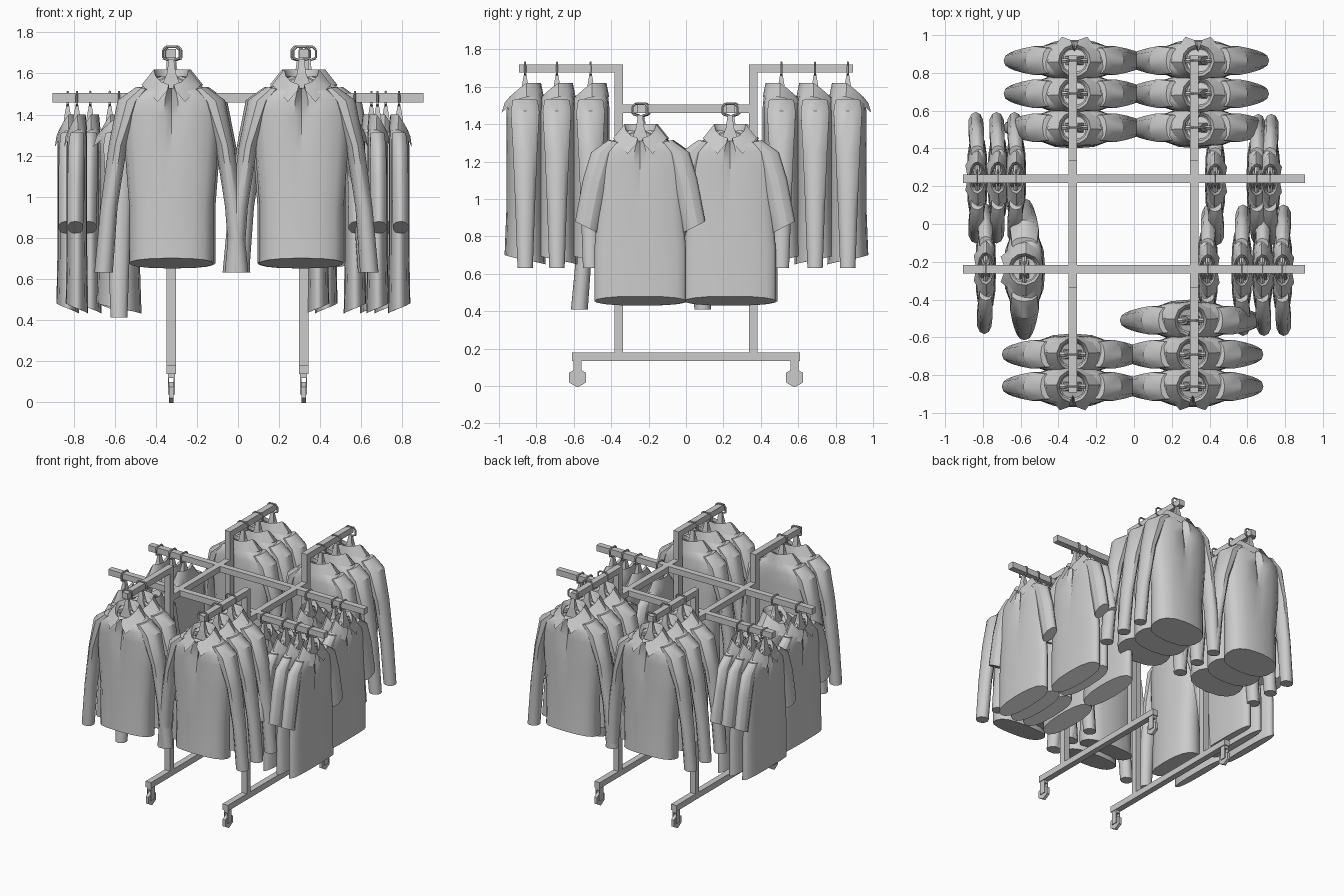
import bpy, bmesh, math
from mathutils import Matrix, Vector

cube = bpy.data.objects.get("Cube")
if cube:
    bpy.data.objects.remove(cube)

grey = bpy.data.materials.new("light_grey")
grey.use_nodes = True
colour = (0.6, 0.6, 0.6, 1)
grey.diffuse_color = colour
grey.node_tree.nodes["Principled BSDF"].inputs["Base Color"].default_value = colour


def finish(bm, name, smooth=None):
    bmesh.ops.recalc_face_normals(bm, faces=bm.faces)
    mesh = bpy.data.meshes.new(name)
    bm.to_mesh(mesh)
    bm.free()
    mesh.materials.append(grey)
    if smooth:
        mesh.shade_smooth()
        mesh.set_sharp_from_angle(angle=math.radians(smooth))
    return mesh


def place(mesh, name, loc=(0, 0, 0), turn=0, scale=(1, 1, 1)):
    ob = bpy.data.objects.new(name, mesh)
    ob.location, ob.scale = loc, scale
    ob.rotation_euler.z = math.radians(turn)
    bpy.context.collection.objects.link(ob)
    return ob


def box(bm, centre, size):
    bmesh.ops.create_cube(bm, size=1, matrix=Matrix.Translation(centre) @ Matrix.Diagonal((*size, 1)))


def loft(bm, rings, caps=True, closed=True):
    rows = [[bm.verts.new(p) for p in ring] for ring in rings]
    n = len(rows[0])
    for a, b in zip(rows, rows[1:]):
        for i in range(n if closed else n - 1):
            j = (i + 1) % n
            bm.faces.new((a[i], a[j], b[j], b[i]))
    if caps:
        bm.faces.new(rows[0])
        bm.faces.new(rows[-1])


# ---- garment pieces, facing -y, hung from a bar at z = 1.7
HALF = [5, 25, 48, 70, 90, 110, 132, 155]
ANGLES = [0] + HALF + [180] + [360 - a for a in reversed(HALF)]


def soft(v):
    return math.copysign(abs(v) ** 0.8, v)


def body_ring(z_front, z_back, width, depth, slit=1):
    ring = []
    for a in ANGLES:
        t = math.radians(a)
        c = math.cos(t)
        z = z_back + (z_front - z_back) * (1 + c) / 2
        y = -depth * soft(c) * (slit if a == 0 else 1)
        ring.append((width * soft(math.sin(t)), y, z))
    return ring


def sleeve_ring(side, inner, outer, z_in, z_out, depth, shift):
    mid, half = (inner + outer) / 2, (outer - inner) / 2
    ring = []
    for i in range(10):
        t = math.tau * i / 10
        c = math.cos(t)
        z = z_in + (z_out - z_in) * (1 + c) / 2
        ring.append((side * (mid + half * c), depth * math.sin(t) - shift, z))
    return ring


def shirt(name, hem, sleeve, shift):
    bm = bmesh.new()
    # torso, slit at the front and sunk at the neck
    loft(bm, [body_ring(*r) for r in [
        (0.70, 0.65, hem, 0.11), (0.95, 0.95, hem, 0.10), (1.21, 1.21, 0.225, 0.10),
        (1.40, 1.40, 0.235, 0.10, 0.7), (1.47, 1.49, 0.22, 0.10, 0.6),
        (1.51, 1.54, 0.16, 0.095, 0.6), (1.53, 1.59, 0.085, 0.08, 0.6),
        (1.51, 1.55, 0.06, 0.06, 0.9)]])
    # sleeves
    for side in (-1, 1):
        loft(bm, [sleeve_ring(side, *r, shift * i / len(sleeve)) for i, r in enumerate(sleeve)])
    # folded collar with two front points
    top, fold, rim = [], [], []
    for a in (8, 38, 65, 95, 130, 160, 180, 200, 230, 265, 295, 322, 352):
        t = math.radians(a)
        s, c = math.sin(t), math.cos(t)
        front = max(c, 0)
        top.append((0.07 * s, -0.07 * c, 1.585 - 0.06 * front))
        fold.append((0.085 * s, -0.085 * c, 1.62 - 0.075 * front))
        point = 1 if a in (38, 322) else 0
        rim.append((0.145 * s * (1 - 0.25 * point), -(0.10 + 0.05 * point) * c - 0.01 * front,
                    1.545 - 0.03 * front - 0.06 * point))
    loft(bm, [top, fold, rim], caps=False, closed=False)
    return finish(bm, name, 40)


SHOULDER = [(0.10, 0.17, 1.52, 1.535, 0.07), (0.13, 0.262, 1.46, 1.47, 0.08)]
LONG = SHOULDER + [(0.215, 0.305, 1.25, 1.25, 0.068), (0.262, 0.345, 0.95, 0.95, 0.055),
                   (0.285, 0.375, 0.63, 0.63, 0.043)]
SHORT = SHOULDER + [(0.18, 0.305, 1.28, 1.33, 0.085), (0.23, 0.348, 1.04, 1.10, 0.08)]
long_mesh = shirt("long_sleeve_shirt", 0.205, LONG, 0)
short_mesh = shirt("short_sleeve_shirt", 0.245, SHORT, 0.02)

# ---- hanger: hook around the bar, tapered neck and sloping arms
bm = bmesh.new()


def rod(a, b, r):
    a, b = Vector(a), Vector(b)
    rot = (b - a).to_track_quat('Z', 'Y').to_matrix().to_4x4()
    bmesh.ops.create_cone(bm, cap_ends=True, segments=6, radius1=r, radius2=r, depth=(b - a).length,
                          matrix=Matrix.Translation((a + b) / 2) @ rot)


hook = [(-0.012, 1.665), (-0.04, 1.675), (-0.04, 1.715), (-0.025, 1.73),
        (0.025, 1.73), (0.04, 1.715), (0.04, 1.675), (0.012, 1.665)]
for (xa, za), (xb, zb) in zip(hook, hook[1:]):
    rod((xa, 0, za), (xb, 0, zb), 0.006)
loft(bm, [[(x * w, y * d, z) for x, y in ((-1, -1), (1, -1), (1, 1), (-1, 1))]
          for z, w, d in ((1.53, 0.05, 0.025), (1.60, 0.022, 0.018), (1.67, 0.012, 0.006))])
for side in (-1, 1):
    rod((0, 0, 1.585), (side * 0.2, 0, 1.48), 0.014)
hanger_mesh = finish(bm, "hanger")


def hang(x, y, drop, turn, mesh, depth=1):
    place(mesh, mesh.name, (x, y, -drop), turn, (1, depth, 1))
    place(hanger_mesh, "hanger", (x, y, -drop), turn)


# long sleeved shirts on the four high arms
for x in (-0.325, 0.31):
    for y in (-0.86, -0.69):
        hang(x, y, 0, 0, long_mesh)
for x in (-0.315, 0.34):
    for y in (0.51, 0.69, 0.865):
        hang(x, y, 0, 180, long_mesh)
hang(0.30, -0.51, 0, 0, long_mesh)

# short sleeved shirts on the low rails, and one long sleeved
LOW = 0.22
for y, row in ((-0.245, (0.39, 0.57, 0.68, 0.785)), (0.235, (0.43, 0.65, 0.72))):
    for x in row:
        hang(x, y, LOW, 90, short_mesh, 0.5)
for y, row in ((0.245, (-0.83, -0.72, -0.625)), (-0.235, (-0.785,))):
    for x in row:
        hang(x, y, LOW, -90, short_mesh, 0.5)
hang(-0.58, -0.24, LOW, -90, long_mesh)

# ---- rack: two side frames, two cross rails
W = 0.045
bm = bmesh.new()
for x in (-0.325, 0.32):
    box(bm, (x, 0, 0.157), (W, 1.22, W))
    box(bm, (x, 0, 1.482), (W, 0.72, W))
    for s in (-1, 1):
        box(bm, (x, s * 0.36, 0.93), (W, W, 1.58))
        box(bm, (x, s * 0.615, 1.698), (W, 0.555, W))
for y in (-0.24, 0.24):
    box(bm, (0, y, 1.482), (1.81, W, W))
place(finish(bm, "rack_frame"), "rack_frame")

# ---- casters: six sided wheel under a small fork
bm = bmesh.new()
bmesh.ops.create_cone(bm, cap_ends=True, segments=6, radius1=0.052, radius2=0.052, depth=0.022,
                      matrix=Matrix.Translation((0, 0, 0.045)) @ Matrix.Rotation(math.pi / 2, 4, 'Y')
                      @ Matrix.Rotation(math.pi / 2, 4, 'Z'))
for s in (-1, 1):
    box(bm, (s * 0.014, 0, 0.08), (0.006, 0.045, 0.09))
box(bm, (0, 0, 0.125), (0.034, 0.045, 0.02))
caster_mesh = finish(bm, "caster")
for x in (-0.325, 0.32):
    for y in (-0.58, 0.58):
        place(caster_mesh, "caster", (x, y, 0))
